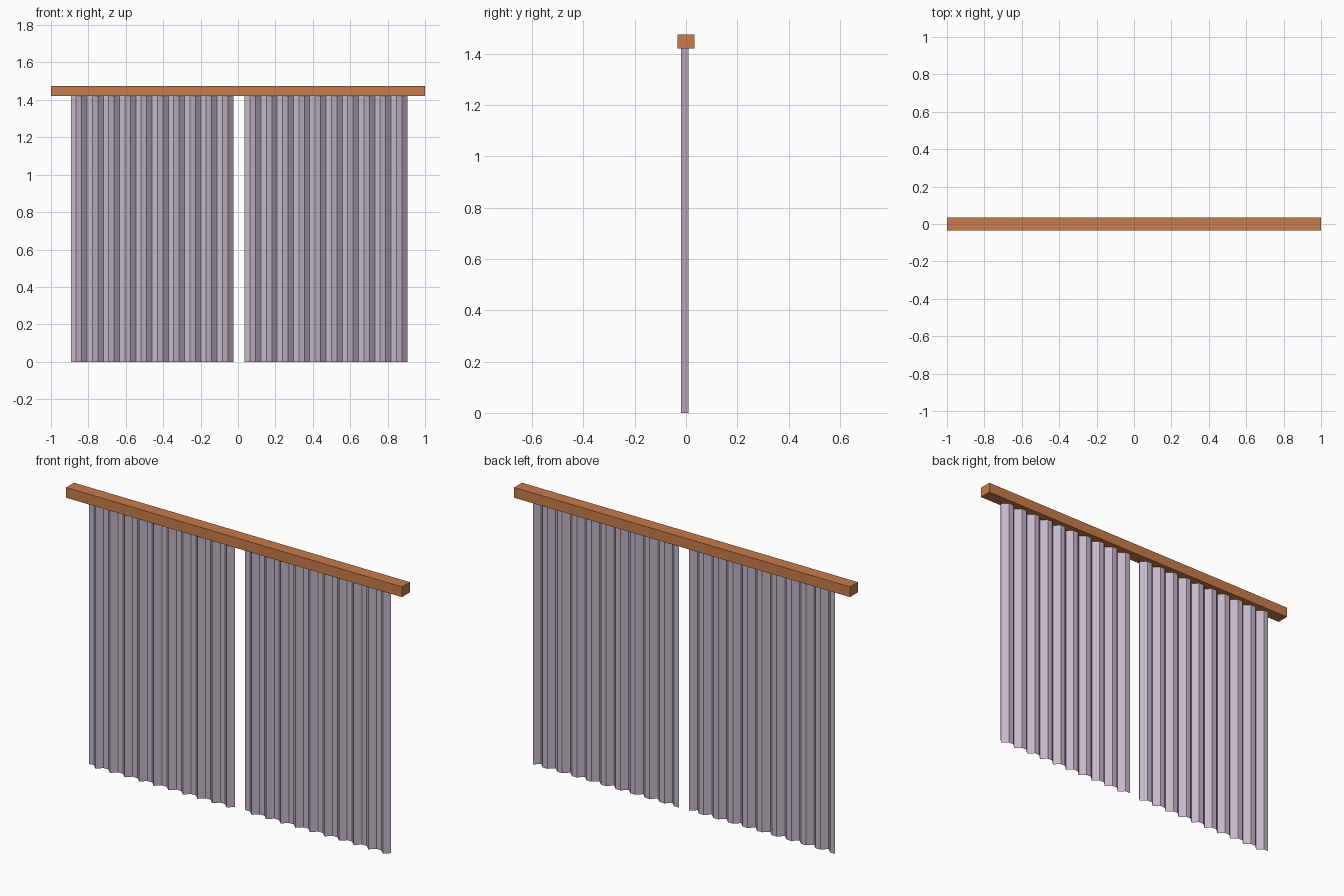
import bpy, bmesh

if "Cube" in bpy.data.objects:
    bpy.data.objects.remove(bpy.data.objects["Cube"])


def material(name, rgb):
    m = bpy.data.materials.new(name)
    m.diffuse_color = (*rgb, 1)
    m.use_nodes = True
    m.node_tree.nodes["Principled BSDF"].inputs["Base Color"].default_value = m.diffuse_color
    return m


wood = material("orange_wood", (0.58, 0.20, 0.07))
cloth = material("lavender_cloth", (0.56, 0.48, 0.59))

# Curtain rail: a plain square bar
bpy.ops.mesh.primitive_cube_add(size=1, location=(0, 0, 1.4475))
rail = bpy.context.object
rail.name = "curtain_rail"
rail.scale = (2, 0.067, 0.055)
bpy.ops.object.transform_apply(location=False, rotation=False, scale=True)
rail.data.materials.append(wood)


# Pleated panel: a thin sheet with three flat strips per pleat
def curtain_panel(name, x0, x1, pleats=10, top=1.425):
    pleat_y = (0.009, 0.009, -0.019)
    n = pleats * 3
    bm = bmesh.new()
    previous = None
    for i in range(n + 1):
        x = x0 + (x1 - x0) * i / n
        y = pleat_y[i % 3]
        pair = (bm.verts.new((x, y, 0)), bm.verts.new((x, y, top)))
        if previous:
            bm.faces.new((previous[0], pair[0], pair[1], previous[1]))
        previous = pair
    mesh = bpy.data.meshes.new(name)
    bm.to_mesh(mesh)
    bm.free()
    mesh.materials.append(cloth)
    obj = bpy.data.objects.new(name, mesh)
    bpy.context.collection.objects.link(obj)


curtain_panel("left_curtain", -0.894, -0.025)
curtain_panel("right_curtain", 0.036, 0.905)
